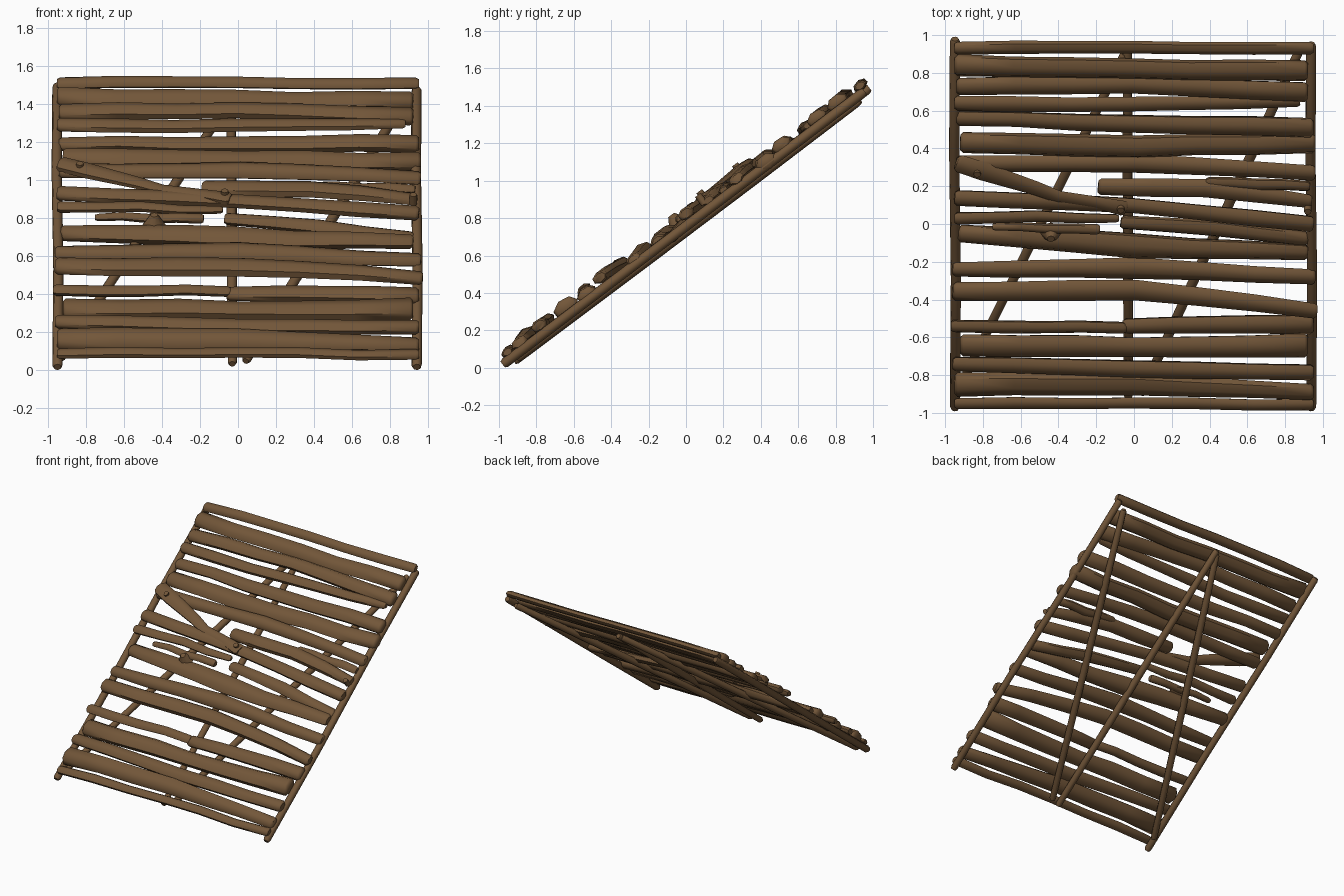
import bpy, bmesh, math, random
from mathutils import Vector

if "Cube" in bpy.data.objects:
    bpy.data.objects.remove(bpy.data.objects["Cube"])

random.seed(4)
SLOPE = 0.755
ANG = math.atan(SLOPE)
ALONG = Vector((0, math.cos(ANG), math.sin(ANG)))      # up the slope
NORMAL = Vector((0, -math.sin(ANG), math.cos(ANG)))    # out of the slope

wood = bpy.data.materials.new("brown_wood")
wood.diffuse_color = (0.17, 0.094, 0.041, 1)
wood.use_nodes = True
wood.node_tree.nodes["Principled BSDF"].inputs["Base Color"].default_value = wood.diffuse_color


def on_slope(x, y, c):
    return Vector((x, y, c + SLOPE * y))


def finish(name, bm):
    bmesh.ops.recalc_face_normals(bm, faces=bm.faces)
    me = bpy.data.meshes.new(name)
    bm.to_mesh(me)
    bm.free()
    me.materials.append(wood)
    ob = bpy.data.objects.new(name, me)
    bpy.context.collection.objects.link(ob)
    bpy.context.view_layer.objects.active = ob
    ob.select_set(True)
    bpy.ops.object.shade_smooth_by_angle(angle=math.radians(55))
    ob.select_set(False)


def log(name, pts, radii, flat=0.68, sides=7):
    """Rough log through pts; radii are half widths, flat scales its thickness."""
    bm = bmesh.new()
    axis = (pts[-1] - pts[0]).normalized()
    side = NORMAL.cross(axis).normalized()
    # chamfered ends
    cut = 0.016
    path = [(pts[0], radii[0] * 0.72), (pts[0] + axis * cut, radii[0])]
    path += list(zip(pts[1:-1], radii[1:-1]))
    path += [(pts[-1] - axis * cut, radii[-1]), (pts[-1], radii[-1] * 0.72)]
    start = random.uniform(0, math.tau)
    rings = []
    for p, r in path:
        ring = []
        for i in range(sides):
            a = start + math.tau * i / sides
            ring.append(bm.verts.new(p + side * (r * math.cos(a)) + NORMAL * (r * flat * math.sin(a))))
        rings.append(ring)
    for a, b in zip(rings, rings[1:]):
        for i in range(sides):
            j = (i + 1) % sides
            bm.faces.new((a[i], a[j], b[j], b[i]))
    bm.faces.new(rings[0])
    bm.faces.new(rings[-1])
    finish(name, bm)


def slat(name, x0, x1, ys, halves, c=(0.805, 0.805, 0.805), flat=0.68):
    """Crosswise slat; ys, halves and c are given at the left, middle and right."""
    def sample(v, t):
        return v[0] + (v[1] - v[0]) * t * 2 if t < 0.5 else v[1] + (v[2] - v[1]) * (t * 2 - 1)
    n = max(4, 2 * round((x1 - x0) / 0.6))
    pts, radii = [], []
    for i in range(n + 1):
        t = i / n
        wob = random.uniform(-0.004, 0.004) if 0 < i < n else 0
        pts.append(on_slope(x0 + (x1 - x0) * t, sample(ys, t) + wob, sample(c, t) + wob))
        radii.append(sample(halves, t) * 1.3 * random.uniform(0.96, 1.05))
    log(name, pts, radii, flat)


# Side rails
for name, x, y0, y1 in (("left_rail", -0.948, -0.98, 0.98), ("right_rail", 0.938, -0.98, 0.955)):
    log(name, [on_slope(x + d, y0 + (y1 - y0) * t, 0.757)
               for t, d in ((0, 0), (0.35, 0.005), (0.7, -0.004), (1, 0))], [0.027] * 4, 1.0, 8)

# Zigzag braces under the deck
for name, a, b in (("left_brace", (-0.93, -0.88), (-0.05, 0.90)),
                   ("middle_brace", (-0.03, -0.92), (-0.035, 0.92)),
                   ("right_brace", (0.04, -0.90), (0.88, 0.93))):
    log(name, [on_slope(a[0] + (b[0] - a[0]) * t, a[1] + (b[1] - a[1]) * t, 0.728)
               for t in (0, 0.4, 0.7, 1)], [0.024, 0.027, 0.027, 0.024], 1.0, 8)

# Crosswise slats, top to bottom: x range, slope position, half width
SLATS = [
    (-0.95, 0.95, (.93, .935, .93), (.03, .03, .028)),
    (-0.95, 0.92, (.84, .82, .81), (.05, .045, .05)),
    (-0.94, 0.92, (.73, .735, .70), (.042, .04, .046)),
    (-0.95, 0.88, (.64, .635, .65), (.036, .035, .026)),
    (-0.92, 0.96, (.43, .41, .43), (.05, .052, .048), (.795, .795, .775)),
    (-0.94, 0.96, (.32, .32, .27), (.038, .042, .036)),
    (-0.95, 0.95, (.14, .10, .00), (.036, .036, .038), (.825, .815, .825)),
    (-0.96, 0.96, (-.24, -.23, -.28), (.034, .048, .036), (.80, .80, .79)),
    (-0.96, 0.97, (-.355, -.345, -.46), (.045, .048, .036), (.815, .805, .83)),
    (-0.92, 0.92, (-.64, -.65, -.64), (.055, .048, .056)),
    (-0.96, 0.95, (-.74, -.77, -.785), (.035, .04, .038), (.815, .805, .82)),
    (-0.95, 0.95, (-.85, -.85, -.89), (.055, .05, .036)),
    (-0.95, 0.95, (-.95, -.95, -.955), (.027, .027, .027)),
    (-0.94, 0.95, (.56, .535, .51), (.034, .04, .045), (.765, .79, .805)),
]
for i, args in enumerate(SLATS):
    slat(f"slat_{i + 1}", *args)

# Wide sagging slat and broken slats
slat("wide_slat", -0.93, 0.92, (-.05, -.115, -.15), (.042, .058, .036), (.76, .785, .79))
slat("upper_broken_slat", -0.19, 0.94, (.20, .19, .12), (.04, .044, .032))
slat("upper_short_slat", 0.38, 0.93, (.22, .21, .20), (.025, .028, .025), (.80, .80, .80))
slat("middle_broken_left", -0.95, -0.08, (.03, .04, .03), (.028, .026, .02), (.835, .825, .82))
slat("middle_broken_right", -0.07, 0.92, (.01, -.02, -.08), (.03, .036, .034), (.79, .775, .755))
slat("loose_stick", -0.75, -0.18, (-.015, -.02, -.03), (.017, .022, .023), (.815, .82, .82), 0.85)
slat("lower_broken_left", -0.97, -0.04, (-.54, -.545, -.55), (.03, .028, .027), (.83, .83, .83))
slat("lower_broken_right", -0.06, 0.95, (-.54, -.535, -.53), (.036, .042, .044), (.81, .80, .79))

# Diagonal patch board laid across the gap
log("patch_board", [on_slope(x, y, 0.84) for x, y in
                    ((-0.94, .325), (-0.8, .28), (-0.52, .19), (-0.4, .145), (-0.2, .115), (-0.04, .08))],
    [.056, .058, .044, .038, .038, .048], 0.5)


def peg(name, x, y, c, r0, r1, height):
    """Short tapered plug standing out of the slope."""
    base = on_slope(x, y, c)
    bm = bmesh.new()
    rings = [[bm.verts.new(base + Vector((1, 0, 0)) * (r * math.cos(math.tau * i / 8))
                           + ALONG * (r * math.sin(math.tau * i / 8)) + NORMAL * h)
              for i in range(8)] for r, h in ((r0, 0), (r1, height))]
    for i in range(8):
        j = (i + 1) % 8
        bm.faces.new((rings[0][i], rings[0][j], rings[1][j], rings[1][i]))
    bm.faces.new(rings[0])
    bm.faces.new(rings[1])
    finish(name, bm)


# Pegs holding the patch, and a branch stub
peg("patch_peg_left", -0.83, .285, 0.84, .021, .019, .04)
peg("patch_peg_right", -0.07, .095, 0.84, .021, .019, .04)
peg("rail_peg", 0.92, .10, 0.80, .021, .019, .06)
peg("branch_stub", -0.44, -.04, 0.795, .06, .02, .065)
